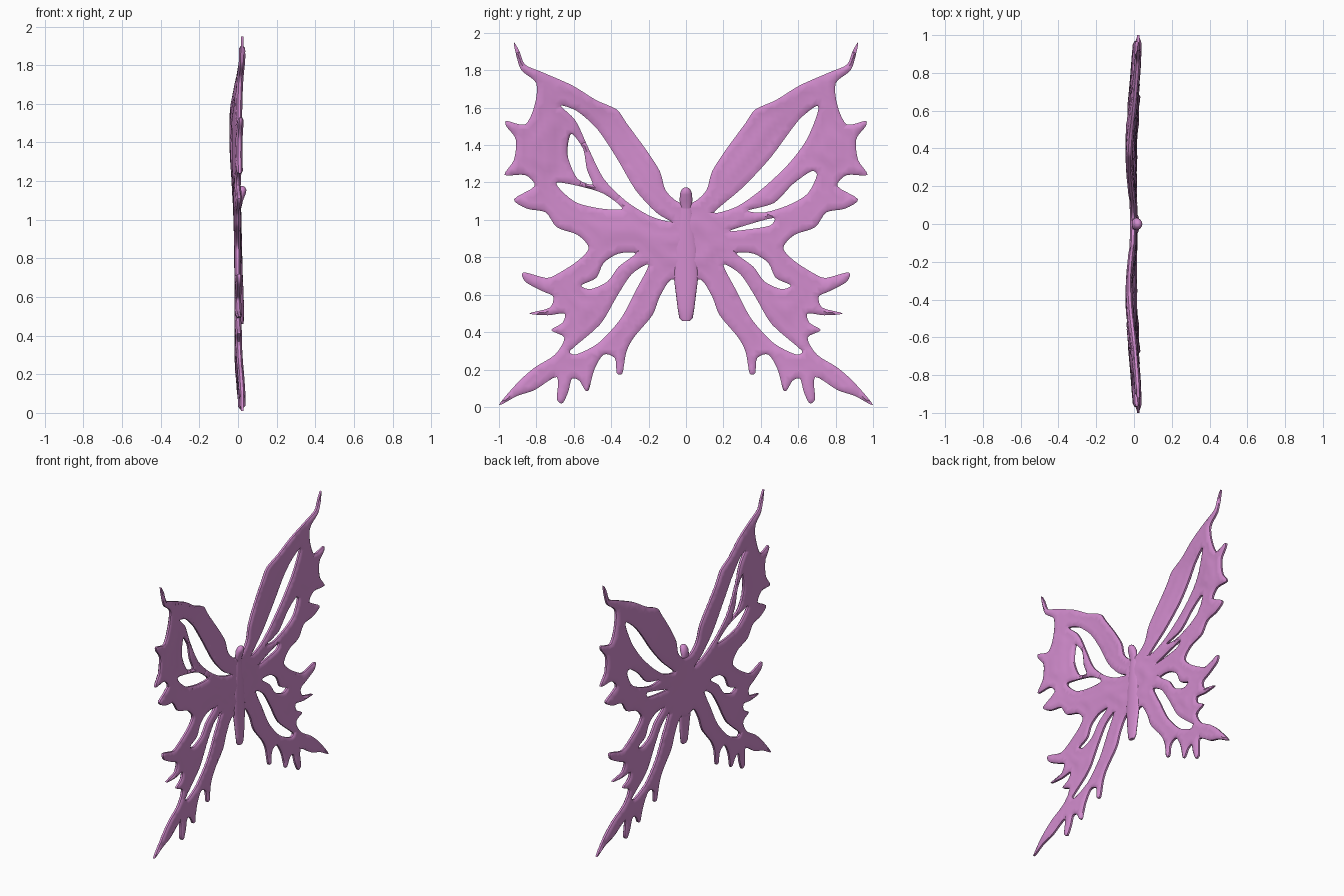
import bpy, bmesh, math
from mathutils import Vector, kdtree
from mathutils.geometry import delaunay_2d_cdt

if "Cube" in bpy.data.objects:
    bpy.data.objects.remove(bpy.data.objects["Cube"])

orchid = bpy.data.materials.new("orchid_pink")
orchid.use_nodes = True
colour = (0.64, 0.26, 0.61, 1)
orchid.diffuse_color = colour
orchid.node_tree.nodes["Principled BSDF"].inputs["Base Color"].default_value = colour

# Half outlines as (y, z), running from the neck outwards and down to the tail
upper_wing = [
    (0, 1.09), (.05, 1.1), (.11, 1.16), (.14, 1.26), (.21, 1.37), (.32, 1.52),
    (.37, 1.59), (.48, 1.64), (.61, 1.72), (.77, 1.79), (.86, 1.83), (.89, 1.9),
    (.92, 1.95), (.91, 1.89), (.88, 1.8), (.8, 1.73), (.81, 1.61), (.86, 1.51),
    (.96, 1.53), (.96, 1.5), (.91, 1.43), (.92, 1.32), (.97, 1.24), (.86, 1.24),
    (.81, 1.18), (.92, 1.11), (.85, 1.06), (.75, 1.04), (.69, .96), (.58, .92),
    (.52, .85)]
lower_wing = [
    (.58, .78), (.69, .71), (.75, .69), (.87, .72), (.86, .67), (.77, .62),
    (.71, .59), (.73, .53), (.84, .5), (.74, .49), (.65, .5), (.66, .45),
    (.72, .41), (.65, .37), (.7, .28), (.81, .21), (.9, .13), (1, .01),
    (.9, .06), (.81, .09), (.69, .16), (.69, .04), (.66, .02), (.63, .08),
    (.61, .15), (.57, .14), (.54, .09), (.52, .09), (.49, .2), (.44, .28),
    (.38, .26), (.37, .18), (.34, .18), (.32, .29), (.28, .37), (.18, .49),
    (.14, .59), (.08, .68), (0, .66)]

# Cut-outs found in both lower wings
lower_holes = [
    [(.27, .82), (.36, .82), (.44, .77), (.48, .69), (.56, .65), (.51, .63),
     (.42, .67), (.36, .75)],
    [(.2, .76), (.29, .71), (.37, .59), (.46, .44), (.62, .3), (.59, .28),
     (.47, .34), (.35, .47), (.27, .62)]]
# Cut-outs of the upper wing on the +y side
plus_holes = [
    [(.15, 1.04), (.3, 1.17), (.45, 1.33), (.6, 1.53), (.7, 1.61), (.7, 1.56),
     (.64, 1.42), (.54, 1.29), (.4, 1.16), (.27, 1.07)],
    [(.33, 1.05), (.47, 1.09), (.57, 1.19), (.67, 1.26), (.7, 1.24), (.65, 1.14),
     (.55, 1.08), (.42, 1.04)],
    [(.23, .94), (.35, .98), (.47, 1.01), (.45, .97), (.34, .95)]]
# Cut-outs of the upper wing on the -y side, given before mirroring
minus_holes = [
    [(.67, 1.61), (.58, 1.58), (.47, 1.48), (.37, 1.33), (.27, 1.16), (.16, 1.04),
     (.08, .99), (.19, 1.02), (.32, 1.1), (.44, 1.22), (.52, 1.38), (.59, 1.53)],
    [(.61, 1.46), (.55, 1.38), (.53, 1.27), (.5, 1.19), (.58, 1.22), (.63, 1.33),
     (.63, 1.41)],
    [(.69, 1.2), (.57, 1.18), (.44, 1.14), (.34, 1.06), (.45, 1.06), (.58, 1.09),
     (.66, 1.15)]]


def mirrored(points):
    return [(-y, z) for y, z in points]


def smooth_loop(points, steps=4):
    """Closed, slightly tightened spline through the points."""
    pts = [Vector(p) for p in points]
    count, tension, result = len(pts), 0.42, []
    for i in range(count):
        a, b, c, d = (pts[(i + k - 1) % count] for k in range(4))
        m, n = (c - a) * tension, (d - b) * tension
        limit = (c - b).length * 1.2
        m, n = [v * min(1, limit / max(v.length, limit)) for v in (m, n)]
        for s in range(steps):
            t = s / steps
            u = 1 - t
            result.append(b * (u * u * (1 + 2 * t)) + c * (t * t * (3 - 2 * t))
                          + m * (t * u * u) - n * (t * t * u))
    return result


def finish(name, bm):
    bmesh.ops.recalc_face_normals(bm, faces=bm.faces)
    mesh = bpy.data.meshes.new(name)
    bm.to_mesh(mesh)
    bm.free()
    mesh.materials.append(orchid)
    obj = bpy.data.objects.new(name, mesh)
    bpy.context.collection.objects.link(obj)
    bpy.ops.object.select_all(action="DESELECT")
    obj.select_set(True)
    bpy.context.view_layer.objects.active = obj
    bpy.ops.object.shade_smooth_by_angle(angle=math.radians(50))
    return obj


def centre_x(y, z):
    """Bow of the wings: upper panels bulge back, the tips sweep forward."""
    bulge = math.exp(-((abs(y) - 0.4) ** 2 + (z - 1.45) ** 2) / 0.12)
    reach = math.hypot(y, z - 0.95)
    sweep = min(1, max(0, (reach - 0.75) / 0.5))
    return -0.026 * bulge + 0.024 * sweep - 0.002


def build_wings():
    half = upper_wing + lower_wing
    loops = [half + mirrored(half[1:-1])[::-1]]
    loops += plus_holes + lower_holes
    loops += [mirrored(h) for h in minus_holes + lower_holes]
    loops = [smooth_loop(loop) for loop in loops]

    points, edges, segments, rim = [], [], [], []
    for loop in loops:
        start, count = len(points), len(loop)
        points += loop
        for i, p in enumerate(loop):
            q = loop[(i + 1) % count]
            edges.append((start + i, start + (i + 1) % count))
            segments.append((p.x, p.y, q.x, q.y))
            side = (q - p).orthogonal().normalized() * 0.013
            rim += [(p + q) / 2 + side, (p + q) / 2 - side]

    tree = kdtree.KDTree(len(points) * 2)
    for i, (a, b, c, d) in enumerate(segments):
        tree.insert((a, b, 0), i)
        tree.insert(((a + c) / 2, (b + d) / 2, 0), i)
    tree.balance()

    def edge_distance(p):
        return tree.find((p.x, p.y, 0))[2]

    def inside(p):
        hit = False
        for a, b, c, d in segments:
            if (b > p.y) != (d > p.y) and p.x < a + (p.y - b) * (c - a) / (d - b):
                hit = not hit
        return hit

    # Points just inside the rim, then an even grid over the panels
    fill = [p for p in rim if edge_distance(p) > 0.011]
    step = 0.028
    for i in range(-36, 37):
        for j in range(71):
            p = Vector((i * step, j * step))
            if edge_distance(p) > 0.024:
                fill.append(p)
    points += [p for p in fill if inside(p)]
    verts, _, faces = delaunay_2d_cdt(points, edges, [], 0, 1e-5, False)[:3]
    faces = [f for f in faces if inside(sum((verts[i] for i in f), Vector((0, 0))) / len(f))]

    # Front and back skins with a rounded rim and a faint ripple in front
    bm = bmesh.new()
    front, back = [], []
    for p in verts:
        d = edge_distance(p)
        round_off = min(1, d / 0.026)
        thick = 0.007 + 0.010 * math.sqrt(round_off * (2 - round_off))
        ripple = 0.003 * math.cos(d * 60) * round_off
        x = centre_x(p.x, p.y)
        front.append(bm.verts.new((x + thick + ripple, p.x, p.y)))
        back.append(bm.verts.new((x - thick, p.x, p.y)))
    directed = set()
    for f in faces:
        bm.faces.new([front[i] for i in f])
        bm.faces.new([back[i] for i in reversed(f)])
        directed.update((f[k - 1], f[k]) for k in range(len(f)))
    for a, b in directed:
        if (b, a) not in directed:
            bm.faces.new([front[b], front[a], back[a], back[b]])
    bmesh.ops.delete(bm, geom=[v for v in bm.verts if not v.link_faces], context="VERTS")
    return finish("wings", bm)


def loft(name, rings, sides=20):
    """Upright tube from rings of (z, half width, half depth, centre x)."""
    bm = bmesh.new()
    rows = []
    for z, width, depth, x in rings:
        turn = [math.tau * k / sides for k in range(sides)]
        rows.append([bm.verts.new((x + depth * math.cos(a), width * math.sin(a), z))
                     for a in turn])
    for low, high in zip(rows, rows[1:]):
        for k in range(sides):
            bm.faces.new([low[k - 1], low[k], high[k], high[k - 1]])
    bm.faces.new(rows[0])
    bm.faces.new(rows[-1])
    return finish(name, bm)


build_wings()
loft("body", [(.46, .022, .012, .016), (.475, .036, .015, .015), (.53, .045, .017, .014),
              (.62, .056, .018, .011), (.7, .066, .018, .007), (.85, .06, .016, .005),
              (1, .04, .014, .004), (1.1, .03, .012, .003)])
loft("head", [(1.06, .026, .012, .005), (1.1, .034, .019, .007), (1.135, .033, .026, .014),
              (1.155, .027, .024, .02), (1.168, .018, .016, .021), (1.174, .007, .007, .021)])
